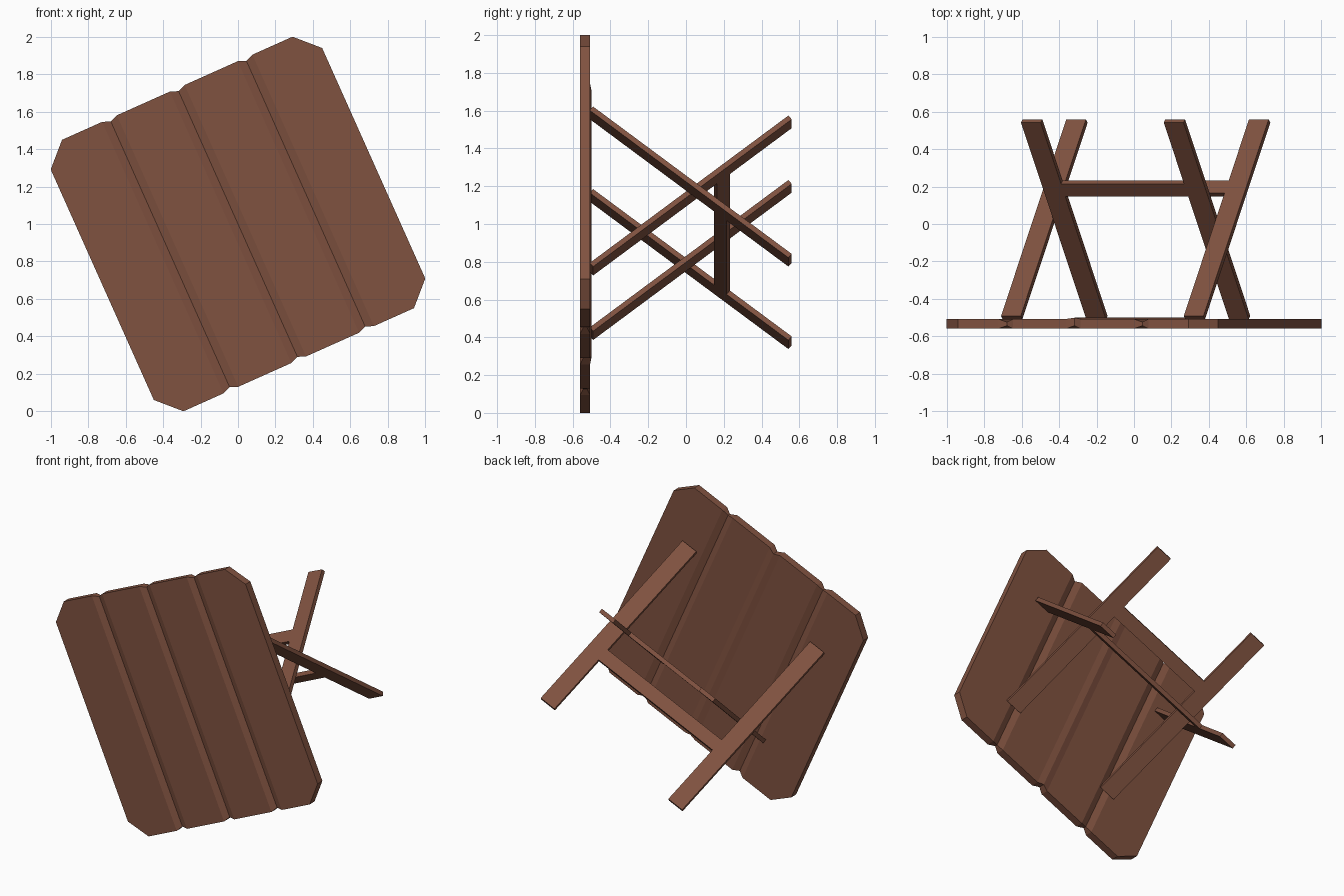
import bpy, bmesh, math
from mathutils import Matrix

if "Cube" in bpy.data.objects:
    bpy.data.objects.remove(bpy.data.objects["Cube"])

wood = bpy.data.materials.new("brown wood")
wood.diffuse_color = (0.216, 0.084, 0.051, 1)
wood.use_nodes = True
wood.node_tree.nodes["Principled BSDF"].inputs["Base Color"].default_value = wood.diffuse_color

# Whole table lies on its side, tilted in the front plane.
# Local frame: x across the planks, z along them, y from top to feet.
TILT = Matrix.Translation((0, 0, 1)) @ Matrix.Rotation(math.radians(-24.1), 4, 'Y')


def add_object(name, bm, matrix):
    bmesh.ops.transform(bm, matrix=TILT @ matrix, verts=bm.verts)
    bmesh.ops.recalc_face_normals(bm, faces=bm.faces)
    mesh = bpy.data.meshes.new(name)
    bm.to_mesh(mesh)
    bm.free()
    mesh.materials.append(wood)
    bpy.context.collection.objects.link(bpy.data.objects.new(name, mesh))


def add_board(name, size, offset, angle):
    """Box placed in the plane of a leg leaning by the given angle."""
    bm = bmesh.new()
    bmesh.ops.create_cube(bm, size=1, matrix=Matrix.Translation(offset) @ Matrix.Diagonal((*size, 1)))
    add_object(name, bm, Matrix.Translation((0, 0.025, -0.022)) @ Matrix.Rotation(angle, 4, 'X'))


# Table top: four planks with V grooves at the seams and clipped corners
H, CLIP, SEAM, BEV = 0.795, 0.12, 0.397, 0.043
FRONT, BACK = -0.56, -0.508
stations = [(-H, H - CLIP, FRONT, BACK), (-H + CLIP, H, FRONT, BACK)]
for seam in (-SEAM, 0, SEAM):
    back = BACK + 0.007 if seam == 0 else BACK - 0.016
    stations += [(seam - BEV, H, FRONT, BACK),
                 (seam, H - 0.017, FRONT + 0.016, back),
                 (seam + BEV, H, FRONT, BACK)]
stations += [(H - CLIP, H, FRONT, BACK), (H, H - CLIP, FRONT, BACK)]

bm = bmesh.new()
rings = [[bm.verts.new(p) for p in ((u, f, -v), (u, f, v), (u, b, v), (u, b, -v))]
         for u, v, f, b in stations]
for r, s in zip(rings, rings[1:]):
    for i in range(4):
        j = (i + 1) % 4
        bm.faces.new((r[i], r[j], s[j], s[i]))
bm.faces.new(rings[0])
bm.faces.new(rings[-1])
add_object("table_top", bm, Matrix())

# Crossed legs in two pairs, each pair joined by a rail
LEAN, WIDE, THICK = math.radians(39.1), 0.115, 0.028
for pair, u, angle in (("outer", 0.535, -LEAN), ("inner", 0.418, LEAN)):
    for side, sign in (("left", -1), ("right", 1)):
        add_board(f"{pair}_leg_{side}", (WIDE, 1.355, THICK), (sign * u, 0, 0), angle)
    add_board(f"{pair}_rail", (2 * u - WIDE, 0.087, THICK), (0, 0.212, 0), angle)
